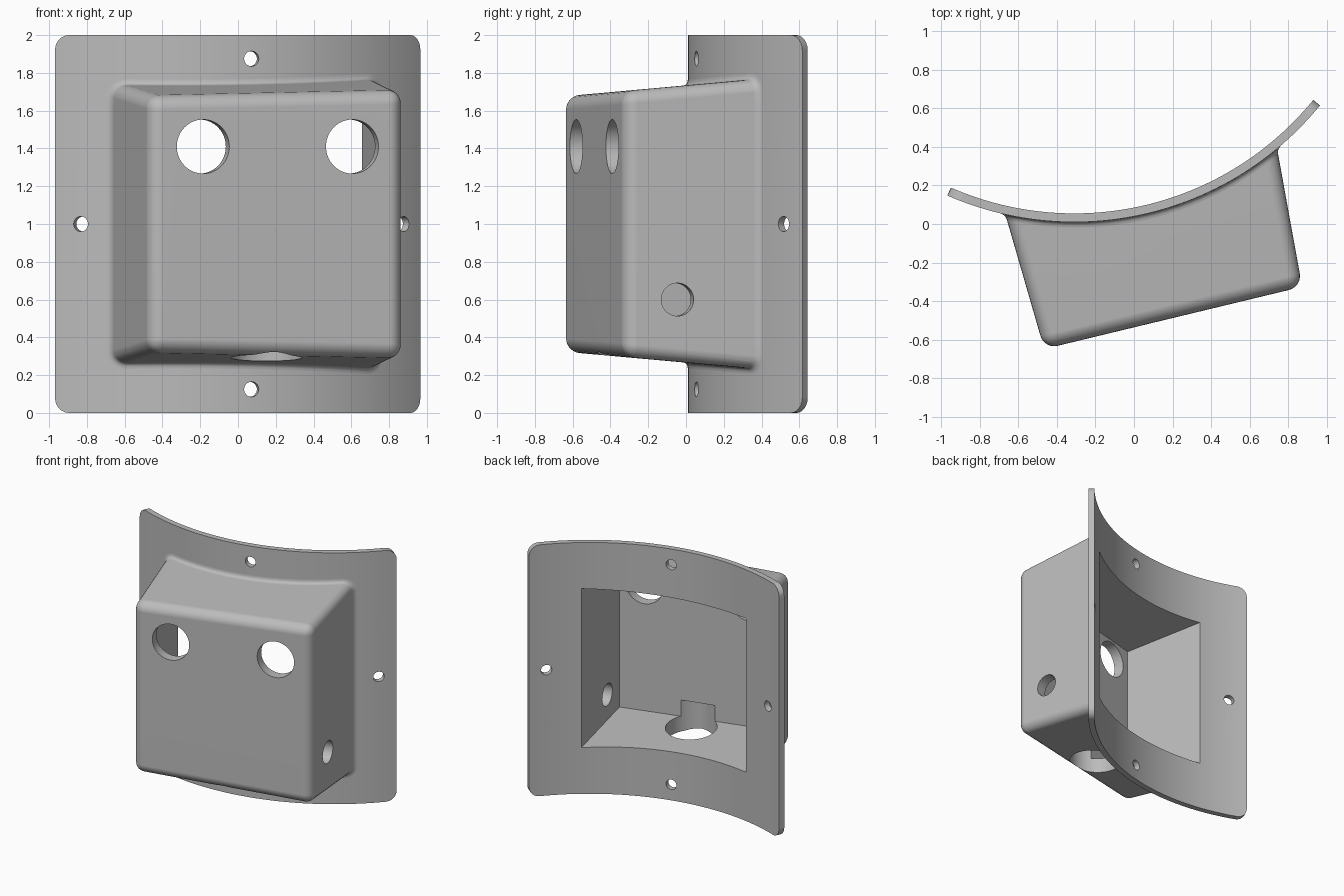
import bpy, bmesh, math
from mathutils import Vector

cube = bpy.data.objects.get("Cube")
if cube:
    bpy.data.objects.remove(cube, do_unlink=True)

CX, CY = -0.31, 1.656          # axis of the curved plate
R_OUT, R_IN = 1.646, 1.601
TILT = math.radians(13.5)      # direction the housing faces

grey = bpy.data.materials.new("plain_grey")
grey.use_nodes = True
grey.diffuse_color = (0.5, 0.5, 0.5, 1)
grey.node_tree.nodes["Principled BSDF"].inputs["Base Color"].default_value = (0.5, 0.5, 0.5, 1)


def make_object(name, bm):
    mesh = bpy.data.meshes.new(name)
    bm.to_mesh(mesh)
    bm.free()
    mesh.materials.append(grey)
    ob = bpy.data.objects.new(name, mesh)
    bpy.context.collection.objects.link(ob)
    return ob


def activate(ob):
    bpy.ops.object.select_all(action='DESELECT')
    ob.select_set(True)
    bpy.context.view_layer.objects.active = ob


def combine(target, tool, operation):
    """Apply a boolean and discard the tool object."""
    activate(target)
    mod = target.modifiers.new("cut", 'BOOLEAN')
    mod.operation, mod.object, mod.solver = operation, tool, 'EXACT'
    bpy.ops.object.modifier_apply(modifier=mod.name)
    bpy.data.objects.remove(tool, do_unlink=True)


def rod(center, direction, radius, depth, sides=64):
    rot = Vector(direction).to_track_quat('Z', 'Y').to_euler()
    bpy.ops.mesh.primitive_cylinder_add(vertices=sides, radius=radius, depth=depth,
                                        location=center, rotation=rot)
    ob = bpy.context.object
    ob.name = "hole_cutter"
    ob.hide_render = True
    ob.data.materials.append(grey)
    return ob


def on_arc(angle, radius, z=0.0):
    return Vector((CX + radius * math.sin(angle), CY - radius * math.cos(angle), z))


def tapered_block(plan, half_height):
    """Closed block from four plan corners, height varying with depth."""
    bm = bmesh.new()
    low, high = [[bm.verts.new((x, y, 1 + s * half_height(y))) for x, y in plan] for s in (-1, 1)]
    bm.faces.new(low[::-1])
    bm.faces.new(high)
    for i in range(4):
        j = (i + 1) % 4
        bm.faces.new((low[i], low[j], high[j], high[i]))
    bmesh.ops.recalc_face_normals(bm, faces=bm.faces[:])
    return bm


# Curved mounting plate with rounded corners
def curved_plate():
    start, end, r = math.radians(-23.6), math.radians(50.8), 0.08
    length = (end - start) * R_OUT
    ease = [r * (1 - math.cos(math.radians(15 * k))) for k in range(7)]
    steps = 48
    middle = [r + (length - 2 * r) * k / steps for k in range(1, steps)]
    stations = ease + middle + [length - e for e in reversed(ease)]
    bm = bmesh.new()
    rings = []
    for s in stations:
        d = min(s, length - s, r)
        lift = r - math.sqrt(max(0, r * r - (r - d) ** 2))
        a = start + s / R_OUT
        rings.append([bm.verts.new(on_arc(a, rad, z)) for rad, z in
                      ((R_OUT, lift), (R_IN, lift), (R_IN, 2 - lift), (R_OUT, 2 - lift))])
    for p, q in zip(rings, rings[1:]):
        for i in range(4):
            j = (i + 1) % 4
            bm.faces.new((p[i], p[j], q[j], q[i]))
    bm.faces.new(rings[0])
    bm.faces.new(rings[-1])
    bmesh.ops.recalc_face_normals(bm, faces=bm.faces[:])
    return make_object("mounting_plate", bm)


# Tapered housing with rounded front and side edges
BACK = 0.7
bm = tapered_block([(-0.466, -0.649), (0.873, -0.326), (0.687, BACK), (-0.856, BACK)],
                   lambda y: 0.68 + 0.09 * (y + 0.6))
edges = [e for e in bm.edges if not all(v.co.y > BACK - 0.01 for v in e.verts)]
bmesh.ops.bevel(bm, geom=edges, offset=0.07, segments=6, profile=0.5, affect='EDGES')

# Remember the long lines of the housing wall for the joint fillet
rays = []
for v in bm.verts:
    if v.co.y > BACK - 0.01:
        for e in v.link_edges:
            o = e.other_vert(v)
            if o.co.y < BACK - 0.01:
                rays.append((o.co.copy(), v.co.copy()))
rays.sort(key=lambda ray: math.atan2(ray[1].z - 1, ray[1].x + 0.08))
housing = make_object("housing", bm)


# Small concave fillet where the housing meets the plate
def joint_fillet(size=0.03):
    dense = []
    for (f0, b0), (f1, b1) in zip(rays, rays[1:] + rays[:1]):
        n = 24 if (b1 - b0).length > 0.2 else 1
        dense += [(f0.lerp(f1, k / n), b0.lerp(b1, k / n)) for k in range(n)]
    hits = []
    for f, b in dense:
        d = b - f
        px, py = f.x - CX, f.y - CY
        qa, qb = d.x ** 2 + d.y ** 2, px * d.x + py * d.y
        qc = px * px + py * py - R_OUT ** 2
        t = (-qb - math.sqrt(qb * qb - qa * qc)) / qa
        hits.append((f + d * t, -d.normalized()))
    mid = sum((h[0] for h in hits), Vector((0, 0, 0))) / len(hits)
    bm = bmesh.new()
    rings = []
    for i, (q, d) in enumerate(hits):
        tangent = hits[(i + 1) % len(hits)][0] - hits[i - 1][0]
        radial = Vector((q.x - CX, q.y - CY, 0)).normalized()
        out = tangent.cross(radial).normalized()
        if out.dot(q - mid) < 0:
            out = -out
        a, b = q + d * size, q + out * size
        b = on_arc(math.atan2(b.x - CX, CY - b.y), R_OUT + 0.0005, b.z)
        rings.append([bm.verts.new(a * (1 - t) ** 2 + q * 2 * t * (1 - t) + b * t * t)
                      for t in (k / 5 for k in range(6))])
    for p, q in zip(rings, rings[1:] + rings[:1]):
        for i in range(5):
            bm.faces.new((p[i], p[i + 1], q[i + 1], q[i]))
    bm.normal_update()
    bm.faces.ensure_lookup_table()
    first = bm.faces[0]
    if first.normal.dot(first.calc_center_median() - mid) < 0:
        bmesh.ops.reverse_faces(bm, faces=bm.faces[:])
    return make_object("joint_fillet", bm)


fillet = joint_fillet()

# Trim the housing to the plate, then join and hollow it
combine(housing, rod((CX, CY, 1), (0, 0, 1), (R_OUT + R_IN) / 2, 4, 256), 'DIFFERENCE')
combine(housing, curved_plate(), 'UNION')
cavity = make_object("cavity_cutter", tapered_block(
    [(-0.40, -0.55), (0.773, -0.268), (0.598, BACK), (-0.762, BACK)],
    lambda y: 0.62 + 0.07 * (y - 0.2)))
cavity.hide_render = True
combine(housing, cavity, 'DIFFERENCE')

# Two front openings
for x in (-0.185, 0.605):
    y = -0.635 + math.tan(TILT) * (x + 0.41)
    combine(housing, rod((x, y, 1.41), (-math.sin(TILT), math.cos(TILT), 0), 0.143, 0.4), 'DIFFERENCE')

# Side cable hole and large bottom opening
combine(housing, rod((0.822, -0.045, 0.6), (1, 0.181, 0), 0.087, 0.4), 'DIFFERENCE')
combine(housing, rod((0.15, -0.28, 0.35), (0, 0, 1), 0.187, 0.4), 'DIFFERENCE')

# Screw holes through the plate
for degrees, z in ((-18.5, 1), (46.2, 1), (13.4, 0.125), (13.4, 1.875)):
    a = math.radians(degrees)
    combine(housing, rod(on_arc(a, 1.62, z), (math.sin(a), -math.cos(a), 0), 0.04, 0.16, 32), 'DIFFERENCE')

# Smooth rounded parts, keep crisp edges
for ob in (housing, fillet):
    activate(ob)
    bpy.ops.object.shade_smooth_by_angle(angle=math.radians(30))
weighted = housing.modifiers.new("even_shading", 'WEIGHTED_NORMAL')
weighted.keep_sharp = True
